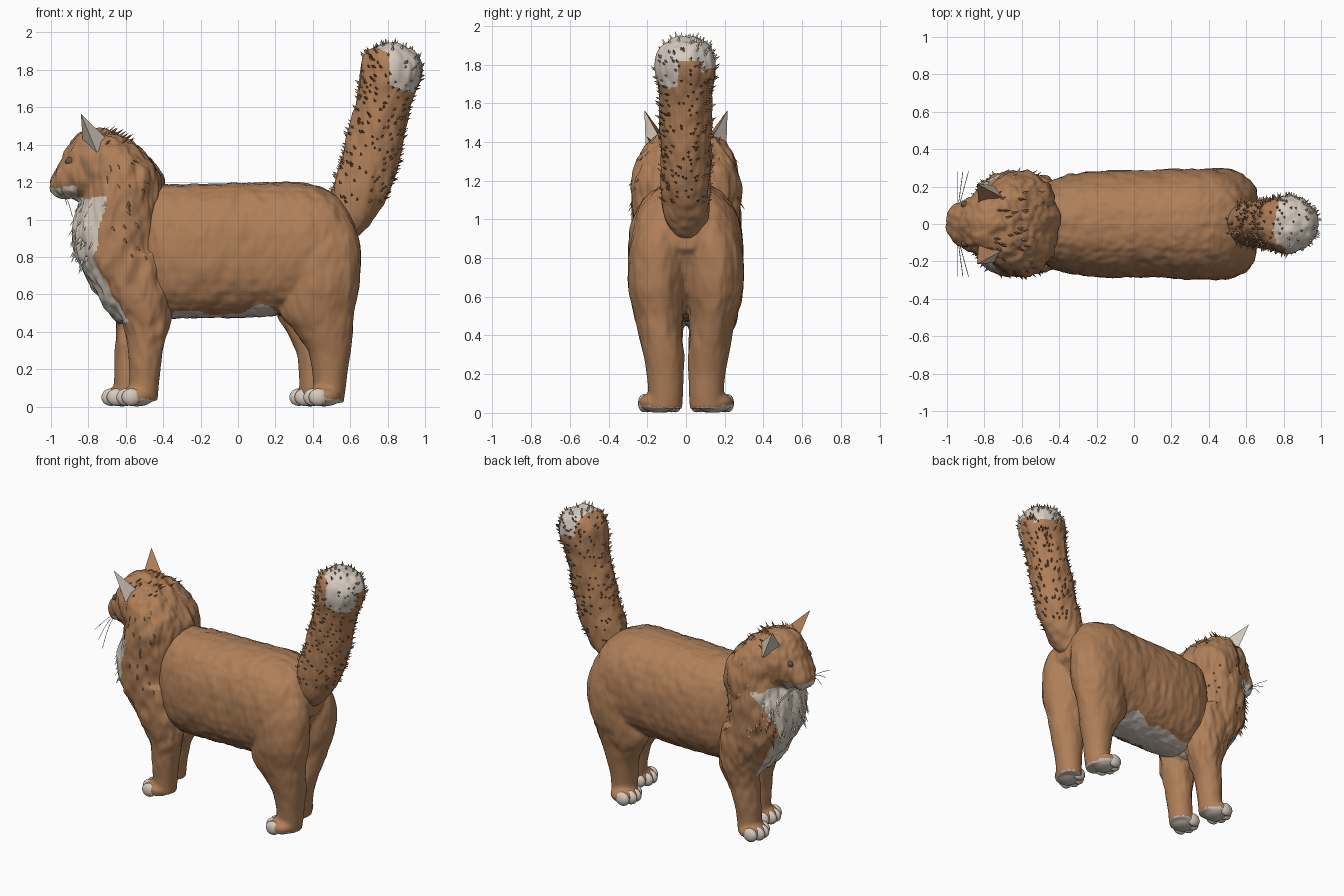
import bpy, bmesh, math, random
from mathutils import Vector, Matrix, noise

if "Cube" in bpy.data.objects:
    bpy.data.objects.remove(bpy.data.objects["Cube"])

random.seed(4)


def material(name, rgb):
    m = bpy.data.materials.new(name)
    m.diffuse_color = (*rgb, 1)
    m.use_nodes = True
    m.node_tree.nodes["Principled BSDF"].inputs["Base Color"].default_value = m.diffuse_color
    return m


GINGER = material("ginger fur", (0.43, 0.212, 0.098))
WHITE = material("white fur", (0.67, 0.59, 0.51))
DARK = material("dark eye", (0.13, 0.09, 0.06))
PINK = material("nose pink", (0.36, 0.18, 0.11))


def finish(bm, name, mats):
    bmesh.ops.recalc_face_normals(bm, faces=bm.faces)
    me = bpy.data.meshes.new(name)
    bm.to_mesh(me)
    bm.free()
    for m in mats:
        me.materials.append(m)
    ob = bpy.data.objects.new(name, me)
    bpy.context.collection.objects.link(ob)
    return ob


def spline(stations, steps=6):
    # Catmull-Rom interpolation of the station tuples
    out = []
    for i in range(len(stations) - 1):
        p = [stations[max(0, min(len(stations) - 1, i + k))] for k in (-1, 0, 1, 2)]
        for s in range(steps):
            t = s / steps
            out.append([0.5 * (2 * b + (c - a) * t + (2 * a - 5 * b + 4 * c - d) * t * t
                               + (3 * b - a - 3 * c + d) * t ** 3) for a, b, c, d in zip(*p)])
    return out + [list(stations[-1])]


def loft(bm, axis, stations, n=2.0, sides=32):
    # axis 'x': (x, y, z, ry, rz)   axis 'z': (z, x, y, rx, ry)
    rings = []
    for t, a, b, ra, rb in spline(stations):
        ring = []
        for k in range(sides):
            c, s = math.cos(2 * math.pi * k / sides), math.sin(2 * math.pi * k / sides)
            u = a + max(ra, .005) * math.copysign(abs(c) ** (2 / n), c)
            v = b + max(rb, .005) * math.copysign(abs(s) ** (2 / n), s)
            ring.append(bm.verts.new((t, u, v) if axis == 'x' else (u, v, t)))
        rings.append(ring)
    for r, q in zip(rings, rings[1:]):
        for k in range(sides):
            j = (k + 1) % sides
            bm.faces.new((r[k], r[j], q[j], q[k]))
    bm.faces.new(rings[0])
    bm.faces.new(rings[-1])


def ball(bm, centre, radii):
    m = Matrix.Translation(centre) @ Matrix.Diagonal((*radii, 1))
    bmesh.ops.create_uvsphere(bm, u_segments=16, v_segments=10, radius=1, matrix=m)


def fuse(bm, name, is_white, fur=0.008):
    # merge overlapping volumes into one soft skin, ruffle it, then colour by rule
    ob = finish(bm, name, (GINGER, WHITE))
    bpy.context.view_layer.objects.active = ob
    rm = ob.modifiers.new("skin", 'REMESH')
    rm.mode, rm.voxel_size = 'VOXEL', 0.012
    sm = ob.modifiers.new("soften", 'SMOOTH')
    sm.iterations, sm.factor = 3, 0.5
    for mod in ("skin", "soften"):
        bpy.ops.object.modifier_apply(modifier=mod)
    me = ob.data
    moves = [v.normal * fur * (0.3 + noise.noise((v.co.x * 16, v.co.y * 16, v.co.z * 7))
                               + 0.6 * noise.noise((v.co.x * 36, v.co.y * 36, v.co.z * 13)))
             for v in me.vertices]
    for v, d in zip(me.vertices, moves):
        v.co += d * max(0, min(1, (v.co.z - .06) / .4))
    for p in me.polygons:
        p.use_smooth = True
        w = 0.03 * noise.noise(p.center * 9)
        sole = p.center.z < .05 and p.normal.z < -.4
        p.material_index = int(sole or is_white(p.center, p.normal, w))
    return ob


def tufts(name, source, count, length, lean, allow):
    # small fur spikes scattered over a skin
    bm = bmesh.new()
    polys = [p for p in source.data.polygons if allow(p.center)]
    for p in random.choices(polys, k=count):
        n = p.normal
        d = (n * 0.6 + Vector(lean)).normalized()
        side = n.orthogonal().normalized()
        base = [p.center - n * .004 + Matrix.Rotation(a * 2.094, 3, n) @ side * .01 for a in range(3)]
        vs = [bm.verts.new(b) for b in base]
        tip = bm.verts.new(p.center + d * length * random.uniform(.6, 1.2))
        for a in range(3):
            bm.faces.new((vs[a], vs[(a + 1) % 3], tip)).material_index = p.material_index
    return finish(bm, name, (GINGER, WHITE))


def legs(bm, stations, paw_x, paw_y, near, far, name):
    # left and right leg, staggered below the knee, with paws and white toes
    for side, dx in ((-1, near), (1, far)):
        loft(bm, 'z', [(z, x + dx * max(0, min(1, (.6 - z) / .35)), y * side, rx, ry)
                       for z, x, y, rx, ry in stations])
        ball(bm, (paw_x + dx, paw_y * side, .055), (.095, .1, .055))
        tb = bmesh.new()
        for k in (-1.5, -.5, .5, 1.5):
            ball(tb, (paw_x + dx - .062 + .014 * k * k, (paw_y + .048 * k) * side, .05),
                 (.052, .031, .047))
        toes = finish(tb, f"{name}_toes_{'right' if side < 0 else 'left'}", (WHITE,))
        toes.data.shade_smooth()


# torso with hind legs
bm = bmesh.new()
loft(bm, 'x', [(-.56, 0, .83, .12, .22), (-.46, 0, .835, .22, .34), (-.35, 0, .828, .262, .355),
               (-.15, 0, .832, .286, .358), (.1, 0, .836, .284, .358), (.35, 0, .85, .295, .342),
               (.5, 0, .88, .26, .265), (.58, 0, .93, .18, .15), (.625, 0, .93, .1, .08)], 2.25)
legs(bm, [(1.04, .48, .11, .09, .08), (.95, .46, .13, .165, .12), (.82, .445, .145, .21, .147),
          (.65, .45, .15, .195, .147), (.5, .42, .142, .195, .124), (.4, .445, .13, .155, .108),
          (.3, .467, .115, .115, .105), (.2, .468, .108, .095, .095),
          (.1, .465, .105, .086, .09), (.02, .46, .11, .08, .09)], .435, .145, .025, -.05, "hind")
torso = fuse(bm, "torso_and_hind_legs",
             lambda c, n, w: .42 < c.z < .505 + .04 * math.exp(-((c.x - .12) / .07) ** 2) + w * .7
             and -.45 < c.x < .22 + w and n.z < -.35, .007)

# head, chest ruff and front legs
bm = bmesh.new()
loft(bm, 'z', [(.46, -.53, 0, .12, .17), (.52, -.54, 0, .16, .21), (.62, -.58, 0, .18, .25),
               (.8, -.64, 0, .222, .272), (.95, -.648, 0, .23, .274), (1.1, -.625, 0, .215, .28),
               (1.2, -.61, 0, .205, .275), (1.3, -.635, 0, .18, .25), (1.39, -.675, 0, .13, .2),
               (1.46, -.72, 0, .06, .1)], 2.2)
loft(bm, 'x', [(-.52, 0, 1.25, .13, .1), (-.6, 0, 1.27, .18, .155), (-.72, 0, 1.288, .21, .187),
               (-.82, 0, 1.288, .18, .185),
               (-.9, 0, 1.255, .13, .14), (-.95, 0, 1.208, .095, .095), (-.985, 0, 1.185, .062, .052),
               (-1.0, 0, 1.185, .035, .03)])
legs(bm, [(.82, -.55, .15, .12, .11), (.6, -.53, .14, .155, .118), (.45, -.5, .125, .125, .105),
          (.3, -.51, .115, .092, .094), (.15, -.52, .11, .08, .085), (.03, -.53, .11, .08, .085)],
     -.56, .125, .02, -.06, "front")


def front_white(c, n, w):
    edge = -.775 + (.25 * (c.z - .8) if c.z > .8 else .55 * (.8 - c.z))
    edge -= max(0, c.y) * .45 * min(1, max(0, (1.1 - c.z) / .2))
    bib = .45 < c.z < 1.12 + w and c.x < edge + w
    under = n.z < -.7 and .42 < c.z < .52 and c.x > -.5
    return bib or under or (c.x < -.86 and c.z < 1.172 + w * .6)


front = fuse(bm, "head_chest_and_front_legs", front_white, .015)
tufts("ruff_tufts", front, 60, .045, (.5, 0, -.9), lambda c: c.z > .8 and -.75 < c.x < -.48)
tufts("bib_tufts", front, 70, .05, (-.1, 0, -1.2), lambda c: .75 < c.z < 1.1 and c.x < -.74)
tufts("crown_tufts", front, 25, .045, (.8, 0, .2), lambda c: c.z > 1.4 and c.x > -.8)

# bushy tail with pale tip
bm = bmesh.new()
loft(bm, 'z', [(.9, .57, 0, .05, .05), (1.0, .605, 0, .115, .107), (1.15, .655, 0, .152, .125),
               (1.3, .7, 0, .153, .127), (1.5, .752, 0, .15, .13), (1.65, .785, 0, .148, .136),
               (1.76, .817, 0, .164, .15), (1.85, .82, 0, .155, .145), (1.905, .815, 0, .115, .11),
               (1.94, .815, 0, .04, .04)])
tail = fuse(bm, "tail", lambda c, n, w: c.z > 1.68 + w + max(0, .9 - c.x) * .3 + max(0, c.y) * .7
            and c.x > .8 + w - max(0, c.z - 1.88) and not (abs(c.y - .02) < .06 and c.z < 1.82 + w), .01)
tufts("tail_tufts", tail, 420, .027, (0, 0, .4), lambda c: c.z > 1.08)

# ears: ginger back, pale inner sides
for side, label in ((-1, "right"), (1, "left")):
    bm = bmesh.new()
    a, b, c, tip = [bm.verts.new((x, y * side, z)) for x, y, z in
                    ((-.83, .1, 1.41), (-.68, .13, 1.41), (-.755, .208, 1.36), (-.84, .215, 1.565))]
    bm.faces.new((a, b, tip))
    bm.faces.new((a, c, b))
    for tri in ((b, c, tip), (c, a, tip)):
        bm.faces.new(tri).material_index = 1
    finish(bm, f"ear_{label}", (GINGER, WHITE))

    # eye
    bm = bmesh.new()
    ball(bm, (-.895, .104 * side, 1.312), (.03, .02, .024))
    finish(bm, f"eye_{label}", (DARK,)).data.shade_smooth()

    # whiskers
    cu = bpy.data.curves.new(f"whiskers_{label}", 'CURVE')
    cu.dimensions, cu.bevel_depth, cu.bevel_resolution = '3D', .0018, 0
    for k in range(3):
        sp = cu.splines.new('POLY')
        sp.points.add(3)
        for i, pt in enumerate(sp.points):
            t = i / 3
            pt.co = (-.945 + t * (.03 * k), side * (.06 + t * .22),
                     1.165 - .01 * k - t * t * (.03 + .05 * k), 1)
    cu.materials.append(WHITE)
    bpy.context.collection.objects.link(bpy.data.objects.new(f"whiskers_{label}", cu))

# nose
bm = bmesh.new()
ball(bm, (-.982, 0, 1.205), (.02, .026, .018))
finish(bm, "nose", (PINK,)).data.shade_smooth()
